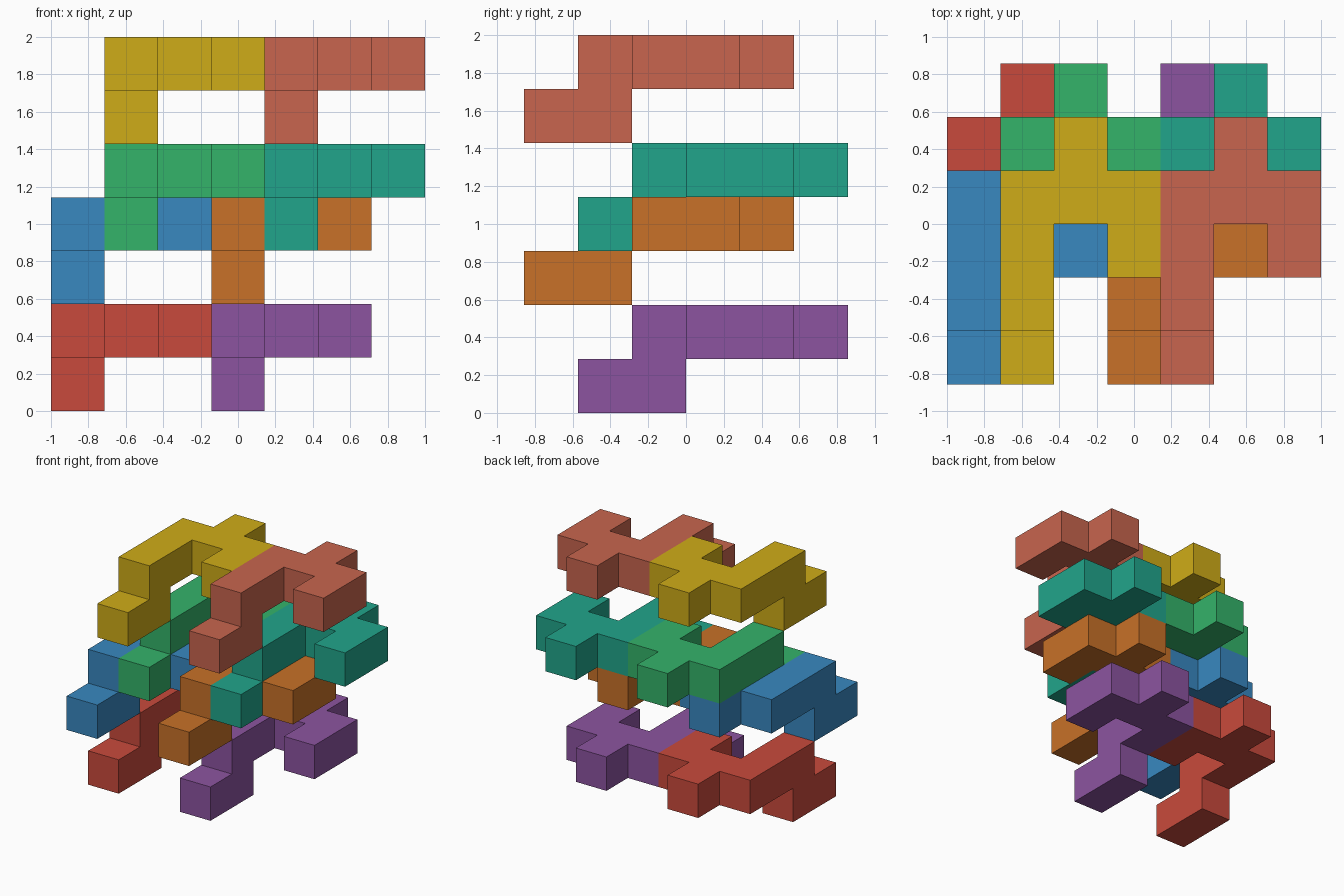
import bpy, bmesh
from mathutils import Vector

if "Cube" in bpy.data.objects:
    bpy.data.objects.remove(bpy.data.objects["Cube"])

U = 2 / 7                                   # edge of one cube cell
ORIGIN = Vector((-1, -3 * U, 0))

# One nine-cube piece: a stepped foot, a long arm and a forked end
PIECE = [(0, 0, 0), (0, 1, 0), (0, 1, 1), (0, 2, 1), (0, 3, 1),
         (1, 3, 1), (1, 4, 1), (2, 3, 1), (2, 2, 1)]
SIDES = [Vector(s) for s in
         ((1, 0, 0), (-1, 0, 0), (0, 1, 0), (0, -1, 0), (0, 0, 1), (0, 0, -1))]


def linear(c):
    return c / 12.92 if c <= 0.04045 else ((c + 0.055) / 1.055) ** 2.4


def add_piece(name, offset, rgb):
    bm = bmesh.new()
    for cell in PIECE:
        mid = Vector(cell) + Vector(offset) + Vector((0.5, 0.5, 0.5))
        for s in SIDES:
            if tuple(int(v) for v in Vector(cell) + s) in PIECE:
                continue                    # inner wall between two cubes
            a = Vector((s.y, s.z, s.x))
            b = s.cross(a)
            quad = [mid + s / 2 + (a * p + b * q) / 2
                    for p, q in ((-1, -1), (1, -1), (1, 1), (-1, 1))]
            bm.faces.new([bm.verts.new(ORIGIN + v * U) for v in quad])
    # Weld the shell and merge its flat faces
    bmesh.ops.remove_doubles(bm, verts=bm.verts, dist=1e-4)
    bmesh.ops.dissolve_limit(bm, angle_limit=0.01, verts=bm.verts, edges=bm.edges)
    bmesh.ops.recalc_face_normals(bm, faces=bm.faces)
    mesh = bpy.data.meshes.new(name)
    bm.to_mesh(mesh)
    bm.free()
    mat = bpy.data.materials.new(name + "_colour")
    mat.diffuse_color = (*[linear(v / 255) for v in rgb], 1)
    mat.use_nodes = True
    mat.node_tree.nodes["Principled BSDF"].inputs["Base Color"].default_value = mat.diffuse_color
    mesh.materials.append(mat)
    bpy.context.collection.objects.link(bpy.data.objects.new(name, mesh))


# Four layers of two pieces each, alternately shifted
LAYERS = [
    ((0, 1, 0), ("red", (201, 74, 60)), ("purple", (140, 84, 160))),
    ((0, 0, 2), ("blue", (56, 136, 192)), ("orange", (200, 113, 40))),
    ((1, 1, 3), ("green", (52, 179, 106)), ("teal", (33, 165, 139))),
    ((1, 0, 5), ("yellow", (207, 172, 24)), ("salmon", (200, 101, 78))),
]
for (x, y, z), left, right in LAYERS:
    add_piece(left[0] + "_piece", (x, y, z), left[1])
    add_piece(right[0] + "_piece", (x + 3, y, z), right[1])
